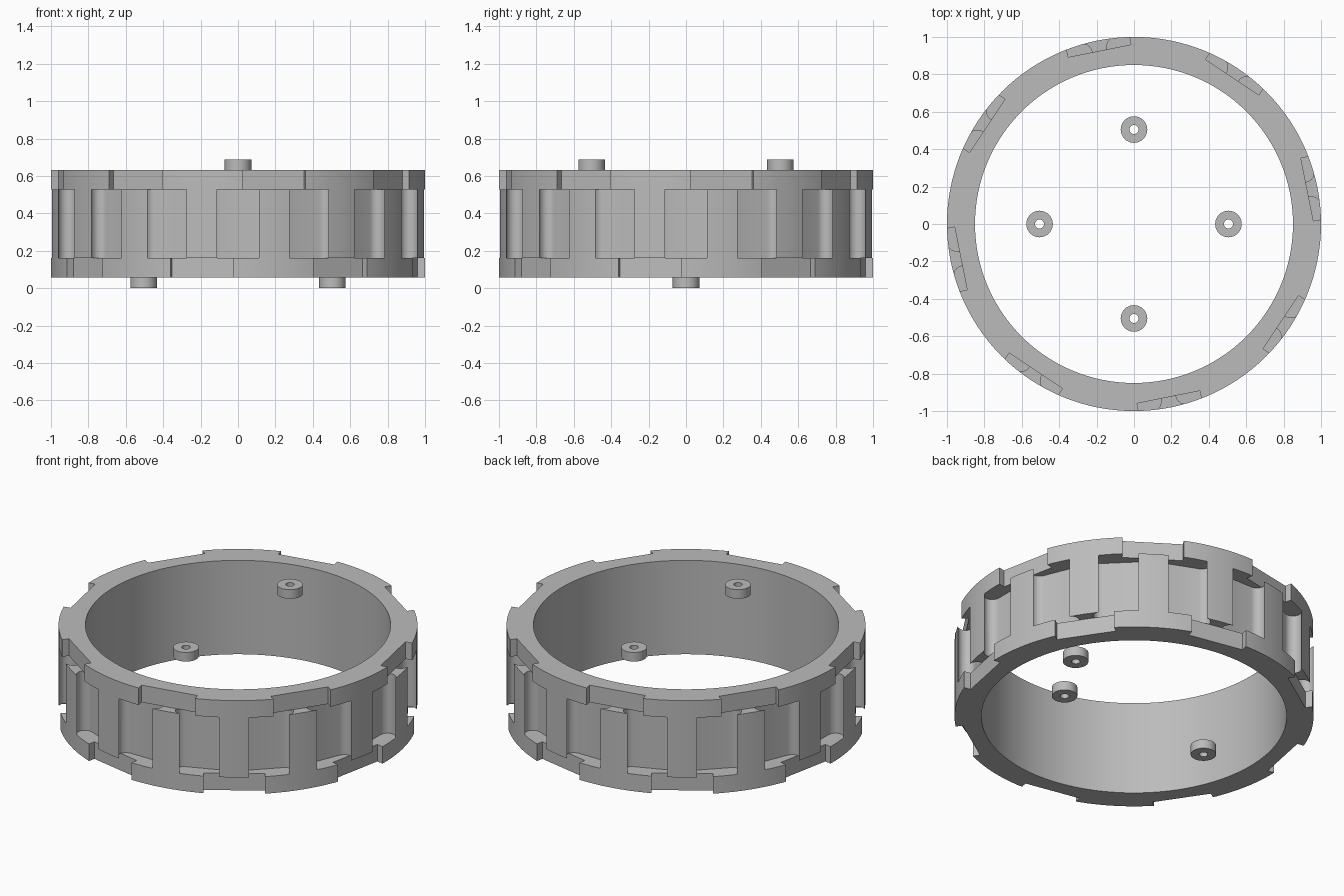
import bpy
import bmesh
from math import sin, cos, pi, radians, acos

if "Cube" in bpy.data.objects:
    bpy.data.objects.remove(bpy.data.objects["Cube"], do_unlink=True)

grey = bpy.data.materials.new("plain grey")
grey.use_nodes = True
grey.diffuse_color = (0.5, 0.5, 0.5, 1)
grey.node_tree.nodes["Principled BSDF"].inputs["Base Color"].default_value = (0.5, 0.5, 0.5, 1)

RING_LOW, RING_HIGH = 0.056, 0.633
SLOT_LOW, SLOT_HIGH = 0.161, 0.528
STUD_TOP = 0.689


def circle(radius, count):
    return [(radius * cos(2 * pi * i / count), radius * sin(2 * pi * i / count)) for i in range(count)]


def turned(outline, angle):
    """Outline drawn with +x pointing outward, turned about the centre."""
    c, s = cos(angle), sin(angle)
    return [(x * c - y * s, x * s + y * c) for x, y in outline]


def add_object(name, bm):
    bmesh.ops.recalc_face_normals(bm, faces=bm.faces)
    mesh = bpy.data.meshes.new(name)
    bm.to_mesh(mesh)
    bm.free()
    mesh.materials.append(grey)
    obj = bpy.data.objects.new(name, mesh)
    bpy.context.collection.objects.link(obj)
    return obj


def prisms(name, outlines, low, high):
    bm = bmesh.new()
    for outline in outlines:
        bottom = [bm.verts.new((x, y, low)) for x, y in outline]
        top = [bm.verts.new((x, y, high)) for x, y in outline]
        bm.faces.new(bottom)
        bm.faces.new(top)
        for i in range(len(outline)):
            j = (i + 1) % len(outline)
            bm.faces.new((bottom[i], bottom[j], top[j], top[i]))
    return add_object(name, bm)


def tube(name, outer, inner, low, high, count, centre=(0, 0)):
    bm = bmesh.new()
    corners = [(outer, low), (outer, high), (inner, high), (inner, low)]
    loops = [[bm.verts.new((x + centre[0], y + centre[1], z)) for x, y in circle(r, count)]
             for r, z in corners]
    for k in range(4):
        a, b = loops[k], loops[(k + 1) % 4]
        for i in range(count):
            j = (i + 1) % count
            bm.faces.new((a[i], a[j], b[j], b[i]))
    return add_object(name, bm)


def smooth(obj):
    bpy.ops.object.select_all(action='DESELECT')
    obj.select_set(True)
    bpy.context.view_layer.objects.active = obj
    bpy.ops.object.shade_smooth_by_angle(angle=radians(30))


def cut(obj, cutter):
    mod = obj.modifiers.new("cut", 'BOOLEAN')
    mod.operation = 'DIFFERENCE'
    mod.solver = 'EXACT'
    mod.object = cutter
    bpy.context.view_layer.objects.active = obj
    bpy.ops.object.modifier_apply(modifier=mod.name)
    bpy.data.objects.remove(cutter, do_unlink=True)


# Slot section: flat floor, round undercut ends, narrower mouth
mouth, centre_out, centre_side, round_r = 0.105, 0.948, 0.098, 0.048
start = acos((mouth - centre_side) / round_r)
half = [(1.06, mouth)]
for i in range(13):
    a = start + (-pi / 2 - start) * i / 12
    half.append((centre_out + round_r * sin(a), centre_side + round_r * cos(a)))
slot = half + [(x, -y) for x, y in reversed(half)]

# Rim notch section: flat chord with square ends
notch = [(0.944, -0.171), (1.06, -0.171), (1.06, 0.171), (0.944, 0.171)]

# Ring body with sixteen slots, and eight notches in each rim, staggered
ring = tube("ring_band", 1.0, 0.85, RING_LOW, RING_HIGH, 128)
step = radians(22.5)
cut(ring, prisms("slot_cutter", [turned(slot, i * step) for i in range(16)], SLOT_LOW, SLOT_HIGH))
cut(ring, prisms("upper_notch_cutter",
                 [turned(notch, (2 * i + 0.5) * step) for i in range(8)], SLOT_HIGH, RING_HIGH + 0.05))
cut(ring, prisms("lower_notch_cutter",
                 [turned(notch, (2 * i - 0.5) * step) for i in range(8)], RING_LOW - 0.05, SLOT_LOW))
smooth(ring)

# Small pierced studs: front and back pair high, left and right pair low
d = 0.505
for name, place, low, high in (
        ("front_stud", (0, -d), RING_HIGH, STUD_TOP), ("back_stud", (0, d), RING_HIGH, STUD_TOP),
        ("left_stud", (d, 0), 0, RING_LOW), ("right_stud", (-d, 0), 0, RING_LOW)):
    smooth(tube(name, 0.071, 0.024, low, high, 40, place))
